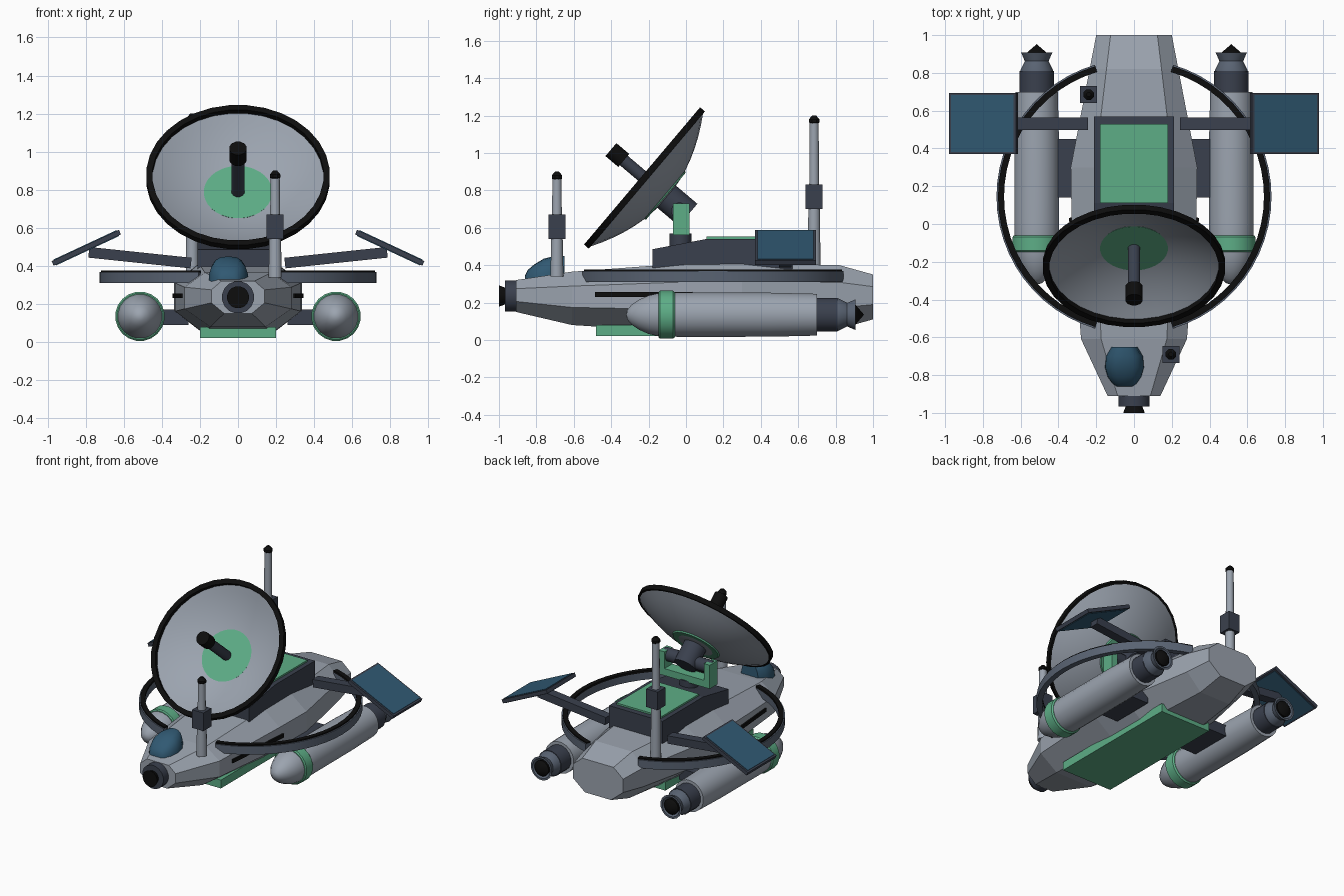
import bpy, bmesh, math
from mathutils import Vector, Matrix

if "Cube" in bpy.data.objects:
    bpy.data.objects.remove(bpy.data.objects["Cube"])


def material(name, rgb):
    m = bpy.data.materials.new(name)
    m.diffuse_color = (*rgb, 1)
    m.use_nodes = True
    m.node_tree.nodes["Principled BSDF"].inputs["Base Color"].default_value = m.diffuse_color
    return m


GREY = material("hull_grey", (0.33, 0.37, 0.43))
STEEL = material("steel", (0.10, 0.125, 0.17))
DARK = material("dark", (0.042, 0.051, 0.075))
BLACK = material("black", (0.004, 0.004, 0.004))
GREEN = material("green", (0.11, 0.42, 0.24))
BLUE = material("blue", (0.03, 0.10, 0.17))


def loft(name, rings, mat, smooth=None, closed=False):
    """Skin a list of equal-length rings of points, capping the ends unless closed."""
    bm = bmesh.new()
    vs = [[bm.verts.new(p) for p in r] for r in rings]
    n = len(vs[0])
    pairs = list(zip(vs, vs[1:])) + ([(vs[-1], vs[0])] if closed else [])
    for a, b in pairs:
        for i in range(n):
            j = (i + 1) % n
            bm.faces.new((a[i], a[j], b[j], b[i]))
    if not closed:
        for r in (vs[0], vs[-1]):
            if (r[0].co - r[n // 2].co).length > 1e-4:
                bm.faces.new(r)
    bmesh.ops.remove_doubles(bm, verts=bm.verts, dist=1e-5)
    bmesh.ops.recalc_face_normals(bm, faces=bm.faces)
    me = bpy.data.meshes.new(name)
    bm.to_mesh(me)
    bm.free()
    me.materials.append(mat)
    if smooth:
        me.shade_smooth()
        me.set_sharp_from_angle(angle=math.radians(smooth))
    ob = bpy.data.objects.new(name, me)
    bpy.context.collection.objects.link(ob)
    return ob


def revolve(name, origin, axis, profile, mat, seg=16, smooth=35, closed=False):
    """Turn (distance along axis, radius) points around an axis."""
    q = Vector(axis).to_track_quat('Z', 'Y')
    o = Vector(origin)
    rings = [[o + q @ Vector((r * math.cos(a), r * math.sin(a), t))
              for a in (2 * math.pi * (i + 0.5) / seg for i in range(seg))]
             for t, r in profile]
    return loft(name, rings, mat, smooth, closed)


def box(name, centre, size, mat, rot=None):
    x, y, z = (s / 2 for s in size)
    m = Matrix.Translation(centre) @ (rot or Matrix())
    rings = [[m @ Vector(p) for p in ((-x, -y, h), (x, -y, h), (x, y, h), (-x, y, h))]
             for h in (-z, z)]
    return loft(name, rings, mat)


# Hull: octagonal sections (y, half width, bottom, top)
def octagon(y, w, b, t):
    h = t - b
    side = [(0.52 * w, b), (w, b + 0.33 * h), (w, t - 0.27 * h), (0.62 * w, t)]
    return [(x, y, z) for x, z in side] + [(-x, y, z) for x, z in reversed(side)]


loft("hull", [octagon(*s) for s in (
    (-0.91, 0.14, 0.15, 0.32), (-0.61, 0.28, 0.08, 0.365), (0.0, 0.33, 0.04, 0.41),
    (0.30, 0.335, 0.04, 0.41), (0.82, 0.235, 0.06, 0.40), (1.0, 0.20, 0.11, 0.35))], GREY)
box("belly_plate", (0, 0.02, 0.05), (0.4, 1.0, 0.06), GREEN)

# Nose sensor
revolve("nose_collar", (0, 0, 0.235), (0, -1, 0), [(0.89, 0.085), (0.967, 0.085)], DARK)
revolve("nose_lens", (0, 0, 0.235), (0, -1, 0), [(0.96, 0.043), (1.0, 0.058)], BLACK)

# Cockpit canopy, offset to one side
canopy = []
for y, w, top in ((-0.65, 0.07, 0.45), (-0.70, 0.10, 0.45), (-0.76, 0.105, 0.435),
                  (-0.81, 0.09, 0.405), (-0.845, 0.065, 0.375), (-0.86, 0.045, 0.345)):
    arc = [math.pi * i / 10 for i in range(11)]
    canopy.append([(-0.05 + w * math.copysign(abs(math.cos(a)) ** 0.7, math.cos(a)), y,
                    0.30 + (top - 0.30) * math.sin(a) ** 0.7 if 0 < a < 3.14 else 0.30)
                   for a in arc])
loft("canopy", canopy, BLUE, 40)

# Upper deck with sloped front, and its hatch
deck = [(-0.18, 0.38), (-0.18, 0.485), (0.11, 0.54), (0.57, 0.54), (0.57, 0.38)]
loft("upper_deck", [[(x, y, z) for y, z in deck] for x in (-0.213, 0.213)], DARK)
box("deck_hatch", (0, 0.32, 0.54), (0.36, 0.42, 0.024), GREEN)

# Dish mount: turntable, yoke and axle
revolve("turntable", (0, -0.03, 0), (0, 0, 1), [(0.46, 0.06), (0.57, 0.06)], DARK)
box("yoke_base", (0, -0.025, 0.585), (0.40, 0.09, 0.05), GREEN)
for s in (-1, 1):
    box("yoke_arm", (s * 0.18, -0.025, 0.645), (0.045, 0.09, 0.17), GREEN)
revolve("axle", (-0.19, -0.035, 0.69), (1, 0, 0), [(0, 0.045), (0.38, 0.045)], DARK)

# Dish, rim, centre disc and feed horn, all along one tilted axis
centre, aim = (0, -0.222, 0.866), (0, -0.764, 0.646)
R, DEPTH = 0.47, 0.145
bowl = [(-DEPTH * (1 - (i / 8) ** 2), R * i / 8) for i in range(9)]
shell = [(t - 0.015, r) for t, r in bowl] + bowl[::-1]
revolve("dish", centre, aim, shell, GREY, 32)
revolve("dish_rim", centre, aim, [(-0.017, 0.45), (-0.017, 0.483), (0.017, 0.483), (0.017, 0.45)],
        BLACK, 32, closed=True)
revolve("dish_disc", centre, aim, [(-0.15, 0.165), (-0.121, 0.18)], GREEN, 32)
revolve("dish_hub", centre, aim, [(-0.305, 0.08), (-0.14, 0.08)], DARK, 12)
revolve("feed_stem", centre, aim, [(-0.13, 0.034), (0.15, 0.034)], DARK, 12)
revolve("feed_horn", centre, aim, [(0.145, 0.047), (0.235, 0.047)], BLACK, 12)

# Antenna masts: x, y, base, box bottom, box top, tip
for x, y, z0, z1, z2, z3 in ((0.195, -0.69, 0.34, 0.54, 0.67, 0.90),
                             (-0.24, 0.685, 0.33, 0.70, 0.83, 1.20)):
    revolve("mast", (x, y, 0), (0, 0, 1),
            [(z0, 0.036), (z1, 0.032), (z2, 0.027), (z3 - 0.03, 0.025)], GREY, 12)
    box("mast_box", (x, y, (z1 + z2) / 2), (0.09, 0.09, z2 - z1), DARK)
    revolve("mast_tip", (x, y, z3), (0, 0, 1),
            [(-0.042, 0.024), (-0.036, 0.03), (-0.02, 0.03), (0, 0.012)], BLACK, 8)

for s in (-1, 1):
    # Side pod with band, engine collar, nozzle and plug
    pod = (s * 0.515, 0, 0.135)
    revolve("pod", pod, (0, 1, 0),
            [(-0.32, 0), (-0.315, 0.025), (-0.29, 0.055), (-0.25, 0.082), (-0.20, 0.104),
             (-0.14, 0.118), (0.0, 0.12), (0.45, 0.119), (0.70, 0.113)], GREY, 20, 40)
    revolve("pod_band", pod, (0, 1, 0), [(-0.147, 0.122), (-0.14, 0.13), (-0.07, 0.13),
                                         (-0.06, 0.122)], GREEN, 20)
    revolve("engine_collar", pod, (0, 1, 0), [(0.69, 0.092), (0.81, 0.092)], DARK)
    revolve("nozzle", pod, (0, 1, 0), [(0.80, 0.088), (0.815, 0.088), (0.862, 0.064),
                                       (0.907, 0.084), (0.907, 0.07), (0.86, 0.045)], STEEL)
    revolve("engine_plug", pod, (0, 1, 0), [(0.85, 0.045), (0.905, 0.056), (0.952, 0)], BLACK)
    box("pod_pylon", (s * 0.36, 0.295, 0.13), (0.20, 0.31, 0.08), DARK)

    # Side slot following the hull flank
    box("side_slot", (s * 0.305, -0.225, 0.243), (0.035, 0.52, 0.025), BLACK,
        Matrix.Rotation(-s * 0.085, 4, 'Z'))

    # Half hoop with a black top strip
    for name, r0, r1, z0, z1, mat in (("hoop", 0.69, 0.728, 0.31, 0.368, STEEL),
                                      ("hoop_strip", 0.688, 0.72, 0.362, 0.377, BLACK)):
        rings = []
        for i in range(25):
            a = math.radians(-73.5 + 147 * i / 24)
            rings.append([(s * r * math.cos(a), 0.145 + r * math.sin(a), z)
                          for r, z in ((r0, z0), (r1, z0), (r1, z1), (r0, z1))])
        loft(name, rings, mat, 30)

    # Solar panel on a rising arm
    box("panel_arm", (s * 0.515, 0.53, 0.443), (0.54, 0.066, 0.056), DARK,
        Matrix.Rotation(-s * 0.105, 4, 'Y'))
    tilt = Matrix.Rotation(s * math.radians(25), 4, 'Y')
    box("panel_frame", (s * 0.797, 0.532, 0.495), (0.39, 0.325, 0.026), DARK, tilt)
    box("solar_cells", (s * 0.797, 0.532, 0.495), (0.365, 0.30, 0.034), BLUE, tilt)
